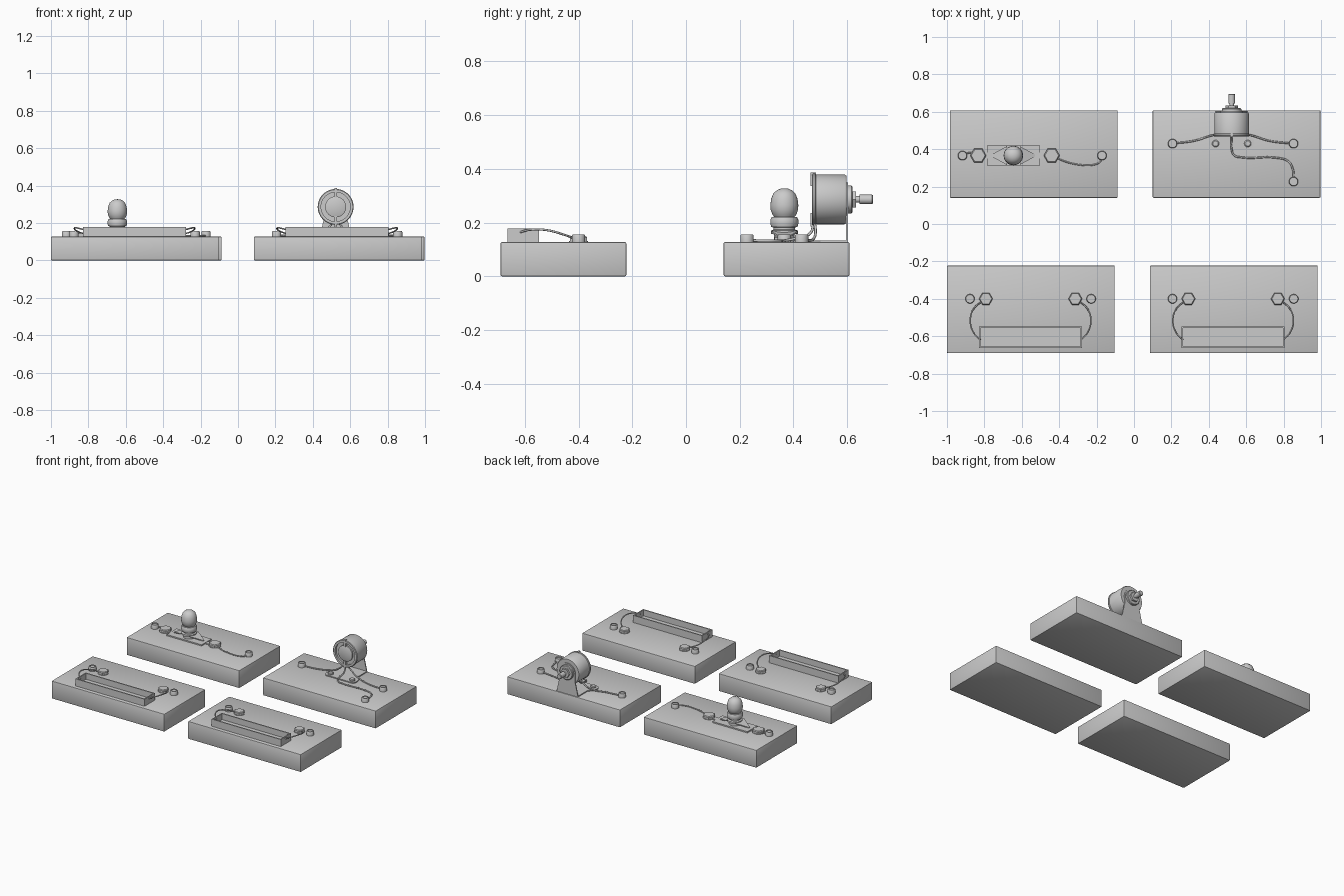
import bpy, bmesh
from math import pi, sin, cos
from mathutils import Matrix, Vector

if "Cube" in bpy.data.objects:
    bpy.data.objects.remove(bpy.data.objects["Cube"])

TOP = 0.127  # board surface height


def finish(name, bm, smooth=True):
    bmesh.ops.recalc_face_normals(bm, faces=bm.faces)
    me = bpy.data.meshes.new(name)
    bm.to_mesh(me)
    bm.free()
    ob = bpy.data.objects.new(name, me)
    bpy.context.collection.objects.link(ob)
    if smooth:
        bpy.ops.object.select_all(action='DESELECT')
        ob.select_set(True)
        bpy.context.view_layer.objects.active = ob
        bpy.ops.object.shade_smooth_by_angle(angle=0.6)
    return ob


def box(name, x0, x1, y0, y1, z0, z1, bevel=0):
    bm = bmesh.new()
    bmesh.ops.create_cube(bm, size=1)
    for v in bm.verts:
        v.co = Vector(((x0 + x1) / 2 + v.co.x * (x1 - x0),
                       (y0 + y1) / 2 + v.co.y * (y1 - y0),
                       (z0 + z1) / 2 + v.co.z * (z1 - z0)))
    if bevel:
        bmesh.ops.bevel(bm, geom=bm.edges[:], offset=bevel, segments=2,
                        profile=0.5, affect='EDGES')
    return finish(name, bm)


def lathe(name, profile, loc, sides=32, along_y=False):
    """Spin (radius, height) pairs about z, or about y."""
    bm = bmesh.new()
    rings = []
    for r, h in profile:
        if r == 0:
            rings.append([bm.verts.new((0, 0, h))])
        else:
            rings.append([bm.verts.new((r * cos(2 * pi * i / sides), r * sin(2 * pi * i / sides), h))
                          for i in range(sides)])
    for a, b in zip(rings, rings[1:]):
        for i in range(sides):
            j = (i + 1) % sides
            f = [a[i % len(a)], a[j % len(a)], b[j % len(b)], b[i % len(b)]]
            bm.faces.new(list(dict.fromkeys(f)))
    m = Matrix.Translation(loc)
    if along_y:
        m = m @ Matrix.Rotation(-pi / 2, 4, 'X')
    bm.transform(m)
    return finish(name, bm)


def wire(name, pts, r=0.004):
    cu = bpy.data.curves.new(name, 'CURVE')
    cu.dimensions = '3D'
    cu.bevel_depth = r
    cu.bevel_resolution = 2
    cu.use_fill_caps = True
    sp = cu.splines.new('BEZIER')
    sp.bezier_points.add(len(pts) - 1)
    for p, co in zip(sp.bezier_points, pts):
        p.co = co
        p.handle_left_type = p.handle_right_type = 'AUTO'
    ob = bpy.data.objects.new(name, cu)
    bpy.context.collection.objects.link(ob)


def plate(name, outline, thick, matrix):
    """Flat outline extruded, then placed."""
    bm = bmesh.new()
    f = bm.faces.new([bm.verts.new((x, y, 0)) for x, y in outline])
    ex = bmesh.ops.extrude_face_region(bm, geom=[f])
    bmesh.ops.translate(bm, vec=(0, 0, thick),
                        verts=[v for v in ex['geom'] if isinstance(v, bmesh.types.BMVert)])
    bm.transform(matrix)
    return finish(name, bm)


def terminal(x, y):
    lathe("terminal_pin", [(0, 0), (.025, 0), (.025, .024), (.022, .029), (.017, .029),
                           (.017, .024), (0, .024)], (x, y, TOP), 24)


def hex_bolt(x, y, r=.037):
    lathe("bolt_washer", [(0, 0), (r * .95, 0), (r * .95, .004), (0, .004)], (x, y, TOP), 24)
    lathe("bolt_hex_head", [(0, .004), (r, .004), (r, .017), (r * .86, .022), (0, .022)], (x, y, TOP), 6)


# Wooden boards
for x0, y0 in ((-.985, .14), (.10, .14), (-1.0, -.69), (.085, -.69)):
    box("board", x0, x0 + .897, y0, y0 + .468, 0, TOP, .005)

# Battery boards
for cx in (-.553, .530):
    x0, x1, y0, y1, w = cx - .275, cx + .275, -.664, -.547, .008
    box("battery_tray_floor", x0, x1, y0, y1, TOP - .002, TOP + .008)
    for a, b in ((y0, y0 + w), (y1 - w, y1)):
        box("battery_tray_side", x0, x1, a, b, TOP, .178)
    for a, b in ((x0, x0 + w), (x1 - w, x1)):
        box("battery_tray_end", a, b, y0 + w, y1 - w, TOP, .178)
    for s in (-1, 1):
        hex_bolt(cx + s * .239, -.40)
        terminal(cx + s * .324, -.40)
        wire("battery_wire", [(cx + s * .268, -.62, .163), (cx + s * .305, -.58, .173),
                              (cx + s * .322, -.52, .172), (cx + s * .305, -.455, .155),
                              (cx + s * .239, -.40, .134)])

# Bulb board
BX, BY = -.645, .366
for x in (-.917, -.171):
    terminal(x, BY)
for x in (-.833, -.440):
    hex_bolt(x, BY, .043)
box("lamp_holder_base", BX - .139, BX + .139, BY - .056, BY + .056, TOP, TOP + .009)
box("lamp_contact_strip", -.86, -.42, BY - .016, BY + .016, TOP, TOP + .006)
for s in (-1, 1):  # tapered spring arms rising to the socket
    bm = bmesh.new()
    vs = [bm.verts.new((BX + s * a, BY + b, z + t)) for t in (0, .006)
          for a, b, z in ((.115, -.006, .136), (.115, .006, .136), (.035, .05, .162), (.035, -.05, .162))]
    bm.faces.new(vs[:4])
    bm.faces.new(vs[4:])
    for i in range(4):
        j = (i + 1) % 4
        bm.faces.new((vs[i], vs[j], vs[4 + j], vs[4 + i]))
    finish("lamp_spring_arm", bm)
lathe("lamp_socket", [(0, .13), (.038, .13), (.038, .157), (.05, .157), (.05, .17), (.04, .174),
                      (.04, .181), (.049, .184), (.052, .195), (.052, .21), (.047, .221), (0, .221)],
      (BX, BY, 0))
lathe("glass_bulb", [(0, .215), (.034, .215), (.044, .229), (.051, .247), (.052, .265), (.049, .288),
                     (.041, .308), (.028, .320), (.014, .326), (0, .327)], (BX, BY, 0))
wire("lamp_wire_left", [(-.833, BY, .134), (-.875, BY + .015, .138), (-.917, BY, .134)])
wire("lamp_wire_right", [(-.44, BY, .134), (-.37, .335, .131), (-.30, .318, .131), (-.21, .318, .131),
                         (-.18, .335, .132), (-.171, BY, .134)])

# Motor board
MX, MZ = .522, .286
for x, y in ((.206, .43), (.853, .43), (.853, .227)):
    terminal(x, y)
# L-shaped bracket: flared foot and tapered upright
half = [(.085, .60), (.085, .50), (.118, .452), (.122, .43), (.115, .41), (.10, .40)]
plate("bracket_foot", half + [(-x, y) for x, y in reversed(half)], .007,
      Matrix.Translation((MX, 0, TOP)))
up = [(.085, TOP), (.06, .235)] + [(.062 * cos(a * pi / 12), MZ + .062 * sin(a * pi / 12))
                                   for a in range(0, 13)] + [(-.06, .235), (-.085, TOP)]
plate("bracket_upright", up, .007, Matrix.Translation((MX, .603, 0)) @ Matrix.Rotation(pi / 2, 4, 'X'))
for s in (-1, 1):
    lathe("bracket_screw", [(0, 0), (.019, 0), (.019, .010), (.014, .014), (0, .014)],
          (MX + s * .086, .43, TOP + .005), 20)
# Motor can with recessed front, heights run along y
lathe("motor_can", [(0, .482), (.078, .482), (.078, .468), (.092, .468), (.096, .472), (.096, .480),
                    (.0925, .483), (.0925, .590), (.088, .597), (0, .597)], (MX, 0, MZ), 48, True)
lathe("motor_end_disc", [(0, .484), (.056, .484), (.056, .472), (.050, .469), (0, .469)],
      (MX, 0, MZ), 40, True)
for s in (-1, 1):
    a, b = sorted((MZ + s * .05, MZ + s * .10))
    box("motor_brush_tab", MX - .007, MX + .007, .464, .484, a, b)
# Collar, nut and stepped shaft
lathe("motor_collar", [(0, .59), (.052, .59), (.052, .615), (.048, .619), (0, .619)], (MX, 0, MZ), 32, True)
lathe("shaft_nut", [(0, .615), (.034, .615), (.034, .633), (0, .633)], (MX, 0, MZ), 6, True)
lathe("motor_shaft", [(0, .62), (.012, .62), (.012, .645), (.018, .645), (.018, .692), (.015, .696), (0, .696)],
      (MX, 0, MZ), 20, True)
# Motor wires
for s in (-1, 1):
    wire("motor_wire", [(MX + s * .012, .478, .205), (MX + s * .05, .482, .165), (MX + s * .10, .475, .140),
                        (MX + s * .20, .445, .133), (MX + s * .323, .43, .134)], .005)
wire("motor_centre_wire", [(MX, .475, .20), (MX, .462, .16), (MX, .40, .139), (.535, .368, .133), (.58, .356, .132),
                           (.76, .354, .132), (.825, .335, .132), (.85, .29, .132), (.853, .227, .134)], .005)
